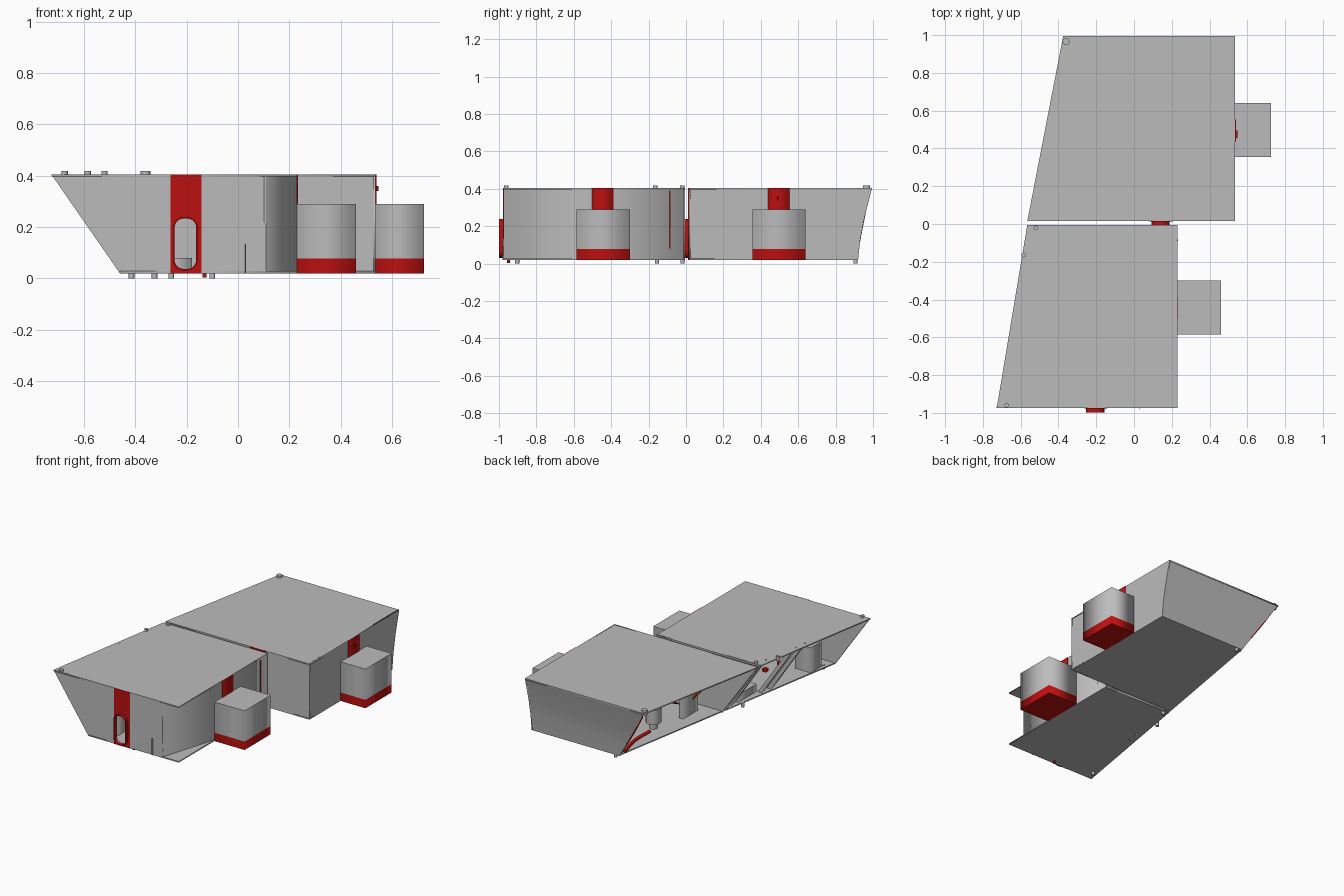
import bpy, bmesh, math
from mathutils import Matrix, Vector

cube = bpy.data.objects.get("Cube")
if cube:
    bpy.data.objects.remove(cube, do_unlink=True)


def material(name, rgb):
    m = bpy.data.materials.new(name)
    m.use_nodes = True
    m.diffuse_color = (*rgb, 1)
    m.node_tree.nodes["Principled BSDF"].inputs["Base Color"].default_value = (*rgb, 1)
    return m


GREY = material("light grey", (0.5, 0.5, 0.5))
RED = material("signal red", (0.5, 0.005, 0.005))

FLOOR, ROOF, T = 0.02, 0.405, 0.008
TURN = {"xy": Matrix.Identity(4),
        "xz": Matrix.Rotation(math.pi / 2, 4, "X"),
        "yz": Matrix.Rotation(math.pi / 2, 4, "Z") @ Matrix.Rotation(math.pi / 2, 4, "X")}
NORMAL = {"xy": Vector((0, 0, 1)), "xz": Vector((0, 1, 0)), "yz": Vector((1, 0, 0))}


def add(name, mesh, mat):
    mesh.materials.clear()
    mesh.materials.append(mat)
    ob = bpy.data.objects.new(name, mesh)
    bpy.context.collection.objects.link(ob)
    return ob


def curve_mesh(name, cu):
    ob = bpy.data.objects.new(name + "_path", cu)
    bpy.context.collection.objects.link(ob)
    bpy.context.view_layer.update()
    me = bpy.data.meshes.new_from_object(ob.evaluated_get(bpy.context.evaluated_depsgraph_get()))
    bpy.data.objects.remove(ob, do_unlink=True)
    return me


def panel(name, mat, plane, a, b, *loops):
    """Flat outline, further loops being holes, extruded from a to b along its normal."""
    cu = bpy.data.curves.new(name, "CURVE")
    cu.dimensions, cu.fill_mode, cu.extrude = "2D", "BOTH", abs(b - a) / 2
    for loop in loops:
        sp = cu.splines.new("POLY")
        sp.points.add(len(loop) - 1)
        sp.use_cyclic_u = True
        for p, (u, v) in zip(sp.points, loop):
            p.co = (u, v, 0, 1)
    me = curve_mesh(name, cu)
    me.transform(Matrix.Translation(NORMAL[plane] * (a + b) / 2) @ TURN[plane])
    return add(name, me, mat)


def rect(u0, v0, u1, v1):
    return [(u0, v0), (u1, v0), (u1, v1), (u0, v1)]


def rounded(cx, cz, w, h, r, n=5):
    pts = []
    for k, (sx, sz) in enumerate([(1, 1), (-1, 1), (-1, -1), (1, -1)]):
        for i in range(n + 1):
            t = math.pi / 2 * (k + i / n)
            pts.append((cx + sx * (w / 2 - r) + r * math.cos(t),
                        cz + sz * (h / 2 - r) + r * math.sin(t)))
    return pts


def box(name, mat, x0, y0, z0, x1, y1, z1):
    return panel(name, mat, "xy", z0, z1, rect(x0, y0, x1, y1))


def knob(name, mat, x, y, z0, z1, r):
    ring = [(x + r * math.cos(i * math.pi / 6), y + r * math.sin(i * math.pi / 6)) for i in range(12)]
    return panel(name, mat, "xy", z0, z1, ring)


def tube(name, mat, r, pts):
    cu = bpy.data.curves.new(name, "CURVE")
    cu.dimensions, cu.bevel_depth, cu.bevel_resolution = "3D", r, 1
    cu.use_fill_caps = True
    sp = cu.splines.new("BEZIER")
    sp.bezier_points.add(len(pts) - 1)
    for p, co in zip(sp.bezier_points, pts):
        p.co = co
        p.handle_left_type = p.handle_right_type = "AUTO"
    return add(name, curve_mesh(name, cu), mat)


def cross_wall(name, y, top_x, low_x, right_x, door_x=None):
    outline = [(low_x, FLOOR), (right_x, FLOOR), (right_x, ROOF), (top_x, ROOF)]
    holes = [] if door_x is None else [rounded(door_x, 0.135, 0.084, 0.196, 0.035)]
    panel(name, GREY, "xz", y, y + T, outline, *holes)


def doorway(name, x, y):
    hole = rounded(x, 0.135, 0.084, 0.196, 0.035)
    panel(name + "_red_stripe", RED, "xz", y - 0.003, y,
          rect(x - 0.057, FLOOR, x + 0.063, ROOF), hole)
    panel(name + "_door_frame", RED, "xz", y - 0.024, y,
          rounded(x, 0.135, 0.096, 0.208, 0.041), hole)


def side_box(name, x0, x1, y0, y1):
    box(name + "_side_box", GREY, x0, y0, 0.078, x1, y1, 0.29)
    box(name + "_side_box_base", RED, x0, y0, FLOOR, x1, y1, 0.078)
    mid = (y0 + y1) / 2 - 0.002
    box(name + "_side_stripe", RED, x0, mid - 0.058, 0.29, x0 + 0.004, mid + 0.058, ROOF)


# Front module: roof, floor and walls, open along the sloping left-hand face
panel("front_roof", GREY, "xy", ROOF - T, ROOF,
      [(-0.727, -0.975), (0.23, -0.975), (0.23, -0.005), (-0.565, -0.005)])
panel("front_floor", GREY, "xy", FLOOR, FLOOR + T,
      [(-0.46, -0.975), (0.23, -0.975), (0.23, -0.005), (-0.295, -0.005)])
cross_wall("front_end_wall", -0.975, -0.727, -0.46, 0.11, -0.205)
cross_wall("front_inner_wall", -0.005 - T, -0.565, -0.295, 0.23, 0.14)
panel("front_side_wall", GREY, "xy", FLOOR, ROOF,
      [(0.11, -0.975), (0.23, -0.58), (0.23, -0.005),
       (0.23 - T, -0.005), (0.23 - T, -0.58), (0.11 - T, -0.975)])
doorway("front", -0.205, -0.975)
side_box("front", 0.23, 0.46, -0.585, -0.3)
box("front_wall_fin", GREY, 0.028, -0.981, FLOOR, 0.032, -0.975, 0.135)
box("side_red_line", RED, 0.23, -0.089, 0.08, 0.233, -0.083, 0.39)

# Rear module
panel("rear_roof", GREY, "xy", ROOF - T, ROOF,
      [(-0.565, 0.015), (0.535, 0.015), (0.535, 0.995), (-0.375, 0.995)])
panel("rear_floor", GREY, "xy", FLOOR, FLOOR + T,
      [(-0.29, 0.015), (0.535, 0.015), (0.535, 0.92), (-0.135, 0.92)])
cross_wall("rear_inner_wall", 0.015, -0.565, -0.29, 0.535, 0.14)
curve_yz = [(0.92, FLOOR), (0.932, 0.13), (0.955, 0.25), (0.995, ROOF)]
panel("rear_side_wall", GREY, "yz", 0.535 - T, 0.535,
      [(0.015, ROOF), (0.015, FLOOR)] + curve_yz)
doorway("rear", 0.14, 0.015)
side_box("rear", 0.535, 0.725, 0.355, 0.64)
box("rear_red_tab", RED, 0.535, 0.455, 0.34, 0.547, 0.495, 0.36)

# Curved end wall of the rear module
bm = bmesh.new()
rows = []
for y, z in curve_yz:
    left = -0.135 - 0.24 * (z - FLOOR) / (ROOF - FLOOR)
    rows.append([bm.verts.new((x, y, z)) for x in (0.535, left)])
for lo, hi in zip(rows, rows[1:]):
    bm.faces.new((lo[0], lo[1], hi[1], hi[0])).smooth = True
mesh = bpy.data.meshes.new("rear_end_wall")
bm.to_mesh(mesh)
bm.free()
add("rear_end_wall", mesh, GREY)

# Roof knobs and floor feet
for i, (x, y) in enumerate([(-0.36, 0.965), (-0.675, -0.96), (-0.52, -0.02), (-0.585, -0.165)]):
    r = 0.019 if i == 0 else 0.012
    knob(f"roof_knob_{i}", GREY, x, y, ROOF - 0.02, ROOF + 0.013, r)
    knob(f"floor_foot_{i}", GREY, x + 0.26, y * 0.94, 0, FLOOR + 0.01, 0.011)
knob("red_foot", RED, -0.13, -0.95, 0.004, FLOOR + 0.01, 0.008)

# Rear module interior
knob("pod_base", GREY, -0.08, 0.47, FLOOR, 0.07, 0.025)
knob("pod", GREY, -0.08, 0.47, 0.07, 0.17, 0.05)
tube("red_hose", RED, 0.006, [(-0.1, 0.36, 0.17), (-0.14, 0.2, 0.12), (-0.2, 0.03, 0.2)])
tube("red_pipe", RED, 0.011, [(-0.15, 0.88, 0.04), (-0.12, 0.74, 0.05), (-0.13, 0.58, 0.06)])
tube("red_edge_pipe", RED, 0.006, [(-0.14, 0.91, 0.04), (-0.26, 0.945, 0.22), (-0.35, 0.975, 0.37)])
box("control_panel", GREY, -0.16, 0.1, FLOOR, -0.13, 0.26, 0.24)
box("rear_console", GREY, 0.1, 0.6, FLOOR, 0.3, 0.75, 0.12)

# Front module interior: sloping braces, cabinet and red fittings
for i, y in enumerate((-0.1, -0.36, -0.44)):
    s = 0.18 * y
    panel(f"brace_{i}", GREY, "xz", y, y + 0.02,
          [(-0.27 + s, FLOOR), (-0.24 + s, FLOOR), (-0.5 + s, ROOF), (-0.53 + s, ROOF)])
box("cabinet", GREY, -0.42, -0.88, FLOOR, -0.3, -0.76, 0.2)
box("bench", GREY, -0.3, -0.34, FLOOR, -0.18, -0.14, 0.08)
for i, (x, y, z) in enumerate([(-0.35, -0.4, 0.16), (-0.36, -0.55, 0.15), (-0.45, -0.8, 0.28)]):
    box(f"red_fitting_{i}", RED, x, y, z, x + 0.03, y + 0.03, z + 0.02)
